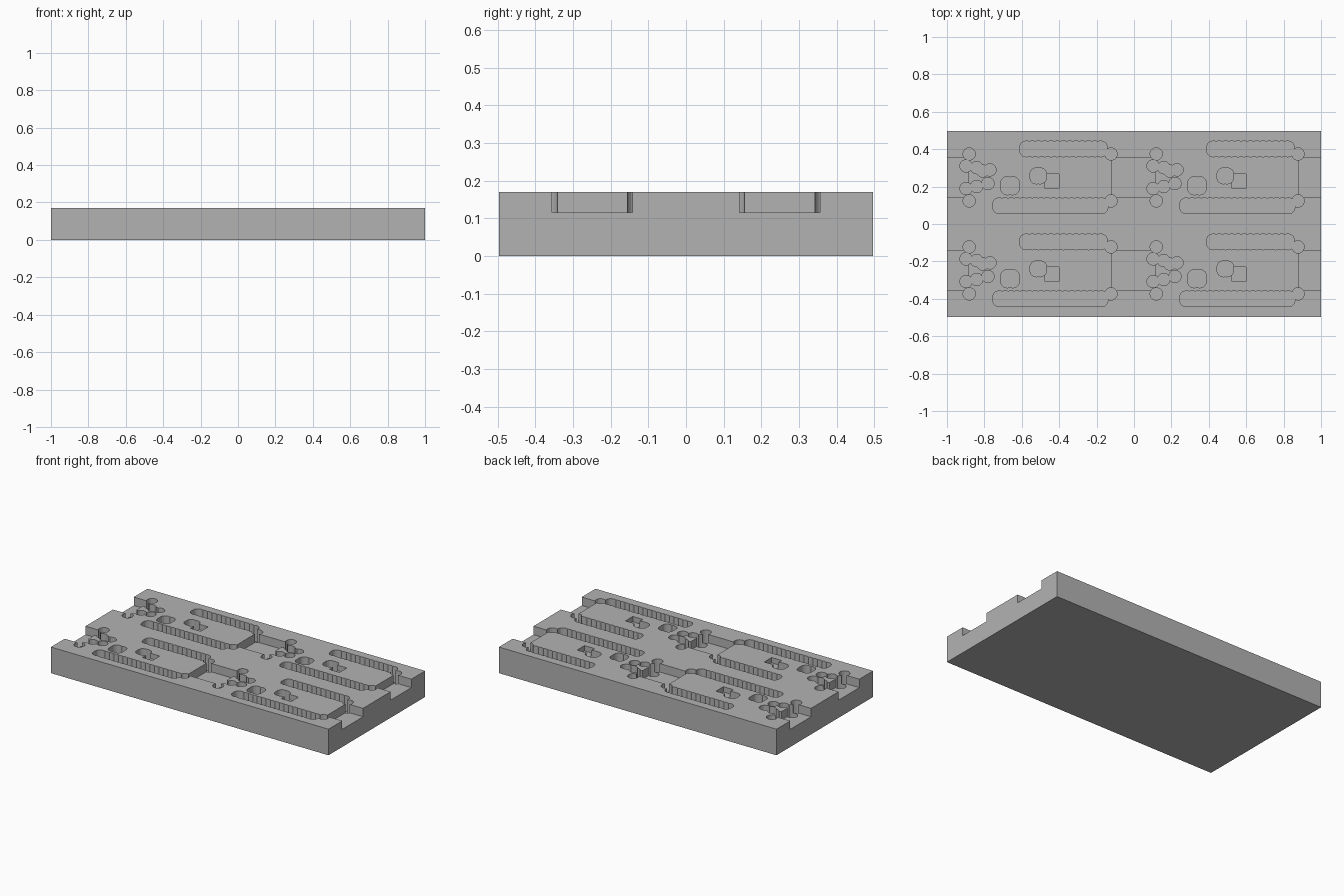
import bpy
import bmesh
import math

if "Cube" in bpy.data.objects:
    bpy.data.objects.remove(bpy.data.objects["Cube"], do_unlink=True)

TOP, DEPTH = 0.17, 0.994
CHANNEL_FLOOR, DEEP_FLOOR, SQUARE_FLOOR = 0.115, 0.065, 0.135
R = 0.033
TILES = [(x, y) for x in (-0.5, 0.5) for y in (-DEPTH / 4, DEPTH / 4)]

gray = bpy.data.materials.new("plain gray")
gray.use_nodes = True
gray.diffuse_color = (0.45, 0.45, 0.45, 1)
gray.node_tree.nodes["Principled BSDF"].inputs["Base Color"].default_value = gray.diffuse_color


def make_object(name, bm):
    bmesh.ops.recalc_face_normals(bm, faces=bm.faces)
    mesh = bpy.data.meshes.new(name)
    bm.to_mesh(mesh)
    bm.free()
    mesh.materials.append(gray)
    obj = bpy.data.objects.new(name, mesh)
    bpy.context.collection.objects.link(obj)
    return obj


def prism(bm, outline, z0, z1):
    low = [bm.verts.new((x, y, z0)) for x, y in outline]
    high = [bm.verts.new((x, y, z1)) for x, y in outline]
    bm.faces.new(low[::-1])
    bm.faces.new(high)
    for i in range(len(low)):
        j = (i + 1) % len(low)
        bm.faces.new((low[i], low[j], high[j], high[i]))


def box(bm, x0, x1, y0, y1, z0, z1):
    prism(bm, [(x0, y0), (x1, y0), (x1, y1), (x0, y1)], z0, z1)


def circle(cx, cy):
    return [(cx + R * math.cos(a * math.tau / 24), cy + R * math.sin(a * math.tau / 24))
            for a in range(24)]


def drilled_slot(cx, cy, width, height):
    """Outline left by a row of overlapping drill holes along both long sides."""
    span, dy = width - 2 * R, height / 2 - R
    n = max(1, round(span / R))
    step = span / n
    # half of one scallop, then the full upper edge from right to left
    end = [(R * math.cos(a), R * math.sin(a)) for a in (0, 0.35, 0.7, 1.05)]
    upper = [(span / 2 + x, dy + y) for x, y in end]
    for i in range(n):
        x = span / 2 - i * step
        for t in (0, -0.25, -0.5, -0.75):
            off = min(-t, 1 + t) * step
            upper.append((x + t * step, dy + math.sqrt(R * R - off * off)))
    upper.append((-span / 2, dy + R))
    upper += [(-span / 2 - x, dy + y) for x, y in reversed(end)]
    return [(cx + x, cy + y) for x, y in upper + [(-x, -y) for x, y in upper]]


# Base block
bm = bmesh.new()
box(bm, -1, 1, -DEPTH / 2, DEPTH / 2, 0, TOP)
block = make_object("fixture_block", bm)

# Cross channels between the boards and out through both ends
channels = bmesh.new()
for y in (-DEPTH / 4, DEPTH / 4):
    for x0, x1 in ((-1.1, -0.884), (-0.118, 0.116), (0.882, 1.1)):
        box(channels, x0, x1, y - 0.107, y + 0.107, CHANNEL_FLOOR, 0.3)

# Drilled holes, slots and pockets, placed relative to each tile centre
holes = [(-0.381, 0.126), (-0.398, 0.062), (-0.341, 0.053), (-0.27, 0.041),
         (-0.309, 0.035), (-0.281, -0.032), (-0.341, -0.048), (-0.398, -0.059),
         (-0.381, -0.125), (0.377, 0.126), (0.377, -0.125)]
slots = [(0.123, 0.153, 0.467, 0.085), (0.053, -0.151, 0.615, 0.085),
         (-0.163, -0.044, 0.098, 0.098), (-0.012, 0.009, 0.088, 0.086)]
cutters = [make_object("channel_cutter", channels)]


def cut_set(name, outlines, floor):
    bm = bmesh.new()
    for tx, ty in TILES:
        for outline in outlines:
            prism(bm, [(tx + x, ty + y) for x, y in outline], floor, 0.3)
    cutters.append(make_object(name, bm))


cut_set("hole_cutter", [circle(x, y) for x, y in holes], DEEP_FLOOR)
cut_set("slot_cutter", [drilled_slot(*s) for s in slots], DEEP_FLOOR)
cut_set("square_cutter", [[(0.025, -0.058), (0.098, -0.058), (0.098, 0.018), (0.025, 0.018)]],
        SQUARE_FLOOR)

# Cut everything and bake the result
for cutter in cutters:
    cutter.hide_render = True
    mod = block.modifiers.new(cutter.name, "BOOLEAN")
    mod.operation = "DIFFERENCE"
    mod.solver = "EXACT"
    mod.use_self = True
    mod.object = cutter
bpy.context.view_layer.update()
graph = bpy.context.evaluated_depsgraph_get()
result = bpy.data.meshes.new_from_object(block.evaluated_get(graph))
block.modifiers.clear()
block.data = result
result.materials.clear()
result.materials.append(gray)
for poly in result.polygons:
    poly.material_index = 0
for cutter in cutters:
    bpy.data.objects.remove(cutter, do_unlink=True)
